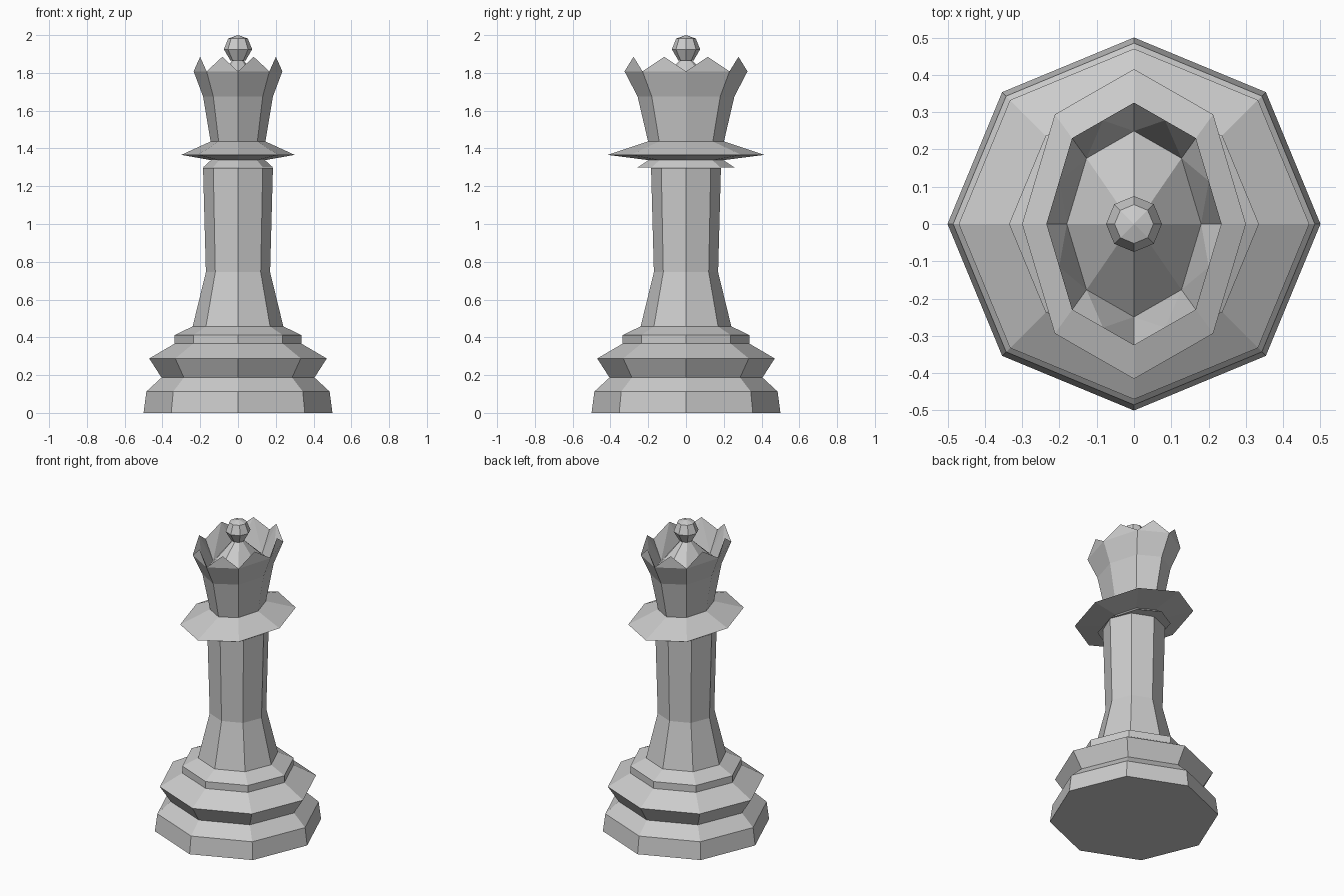
import bpy, bmesh, math

cube = bpy.data.objects.get("Cube")
if cube:
    bpy.data.objects.remove(cube, do_unlink=True)

SIDES = 8
OVAL = 1.385  # the head is deeper than it is wide

grey = bpy.data.materials.new("plain grey")
grey.use_nodes = True
colour = (0.6, 0.6, 0.6, 1)
grey.diffuse_color = colour
grey.node_tree.nodes["Principled BSDF"].inputs["Base Color"].default_value = colour


def ring(bm, r, z, stretch=1.0):
    """Octagon of vertices with corners on the axes; a point if r is 0."""
    if r == 0:
        return [bm.verts.new((0, 0, z))] * SIDES
    steps = [math.tau * i / SIDES for i in range(SIDES)]
    return [bm.verts.new((r * math.cos(a), r * stretch * math.sin(a), z)) for a in steps]


def bridge(bm, low, high):
    """Join two rings, dropping repeated corners at a point."""
    for i in range(SIDES):
        j = (i + 1) % SIDES
        bm.faces.new(dict.fromkeys((low[i], low[j], high[j], high[i])))


def finish(name, bm):
    bmesh.ops.recalc_face_normals(bm, faces=bm.faces)
    mesh = bpy.data.meshes.new(name)
    bm.to_mesh(mesh)
    bm.free()
    mesh.materials.append(grey)
    bpy.context.collection.objects.link(bpy.data.objects.new(name, mesh))


def lathe(bm, profile, stretch=1.0):
    rings = [ring(bm, r, z, stretch) for r, z in profile]
    for low, high in zip(rings, rings[1:]):
        bridge(bm, low, high)
    return rings


def turned_part(name, profile):
    bm = bmesh.new()
    rings = lathe(bm, profile)
    bm.faces.new(rings[0][::-1])
    if profile[-1][0] > 0:
        bm.faces.new(rings[-1])
    finish(name, bm)


# Stepped base, column and knob
turned_part("base", [(0.5, 0), (0.485, 0.113), (0.405, 0.187), (0.47, 0.288),
                     (0.335, 0.367), (0.335, 0.412), (0.24, 0.458)])
turned_part("column", [(0.24, 0.458), (0.17, 0.745), (0.185, 1.297)])
turned_part("knob", [(0.04, 1.865), (0.075, 1.925), (0.052, 1.982), (0, 2.0)])

# Oval head: collar, wide flange and outer crown wall
bm = bmesh.new()
rings = lathe(bm, [(0.185, 1.3), (0.143, 1.338), (0.3, 1.366),
                   (0.145, 1.437), (0.185, 1.675), (0.235, 1.808)], OVAL)
bm.faces.new(rings[0][::-1])
rim = rings[-1]

# Raised centre inside the crown
floor = ring(bm, 0.18, 1.678, OVAL)
peak = ring(bm, 0.028, 1.868)
bridge(bm, floor, peak)
bm.faces.new(peak)

# Crown points above the middle of each side, and the inner wall
for i in range(SIDES):
    j = (i + 1) % SIDES
    middle = (rim[i].co + rim[j].co) / 2
    middle.z = 1.885
    tip = bm.verts.new(middle)
    bm.faces.new((rim[i], rim[j], tip))
    bm.faces.new((floor[j], floor[i], tip))
    bm.faces.new((floor[i], rim[i], tip))
    bm.faces.new((rim[j], floor[j], tip))
finish("crown_and_collar", bm)
